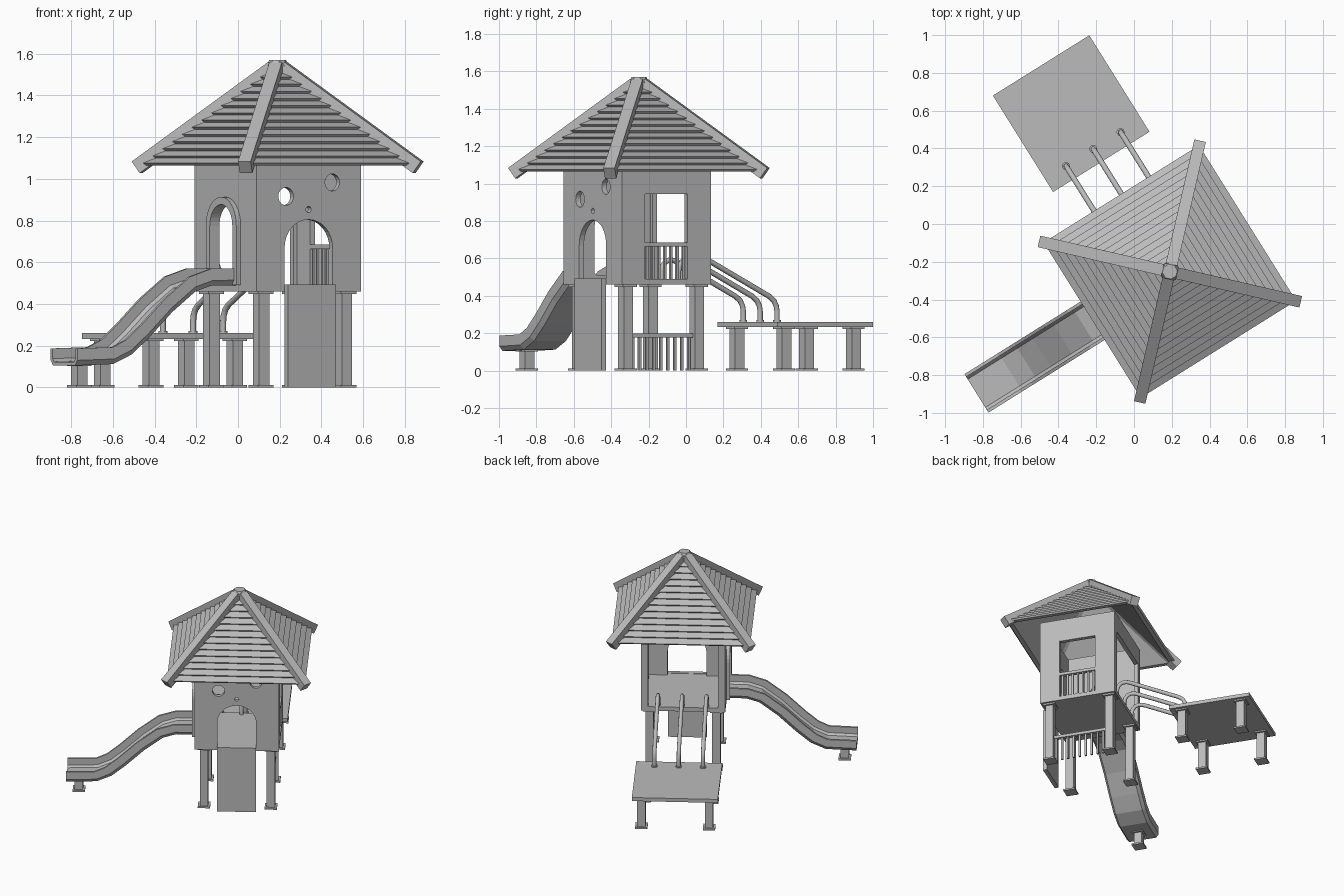
import bpy, bmesh, math
from mathutils import Matrix, Vector

if "Cube" in bpy.data.objects:
    bpy.data.objects.remove(bpy.data.objects["Cube"])

# The whole play tower is turned 32 degrees; parts are built in tower space
WORLD = Matrix.Translation((0.19, -0.252, 0)) @ Matrix.Rotation(math.radians(32), 4, 'Z')
GREY = bpy.data.materials.new("plain grey")
GREY.diffuse_color = (0.5, 0.5, 0.5, 1)
GREY.use_nodes = True
GREY.node_tree.nodes["Principled BSDF"].inputs["Base Color"].default_value = GREY.diffuse_color
CU, CV = -0.005, -0.008          # middle of the house
HU, HV, T = 0.295, 0.28, 0.03    # half sizes and wall thickness


def add_mesh(name, me, matrix=Matrix(), smooth=False):
    me.transform(WORLD @ matrix)
    me.materials.clear()
    me.materials.append(GREY)
    for p in me.polygons:
        p.use_smooth = smooth
        p.material_index = 0
    ob = bpy.data.objects.new(name, me)
    bpy.context.collection.objects.link(ob)
    return ob


def add_bm(name, bm, matrix=Matrix()):
    bmesh.ops.recalc_face_normals(bm, faces=bm.faces)
    me = bpy.data.meshes.new(name)
    bm.to_mesh(me)
    bm.free()
    return add_mesh(name, me, matrix)


def add_box(bm, lo, hi):
    lo, hi = Vector(lo), Vector(hi)
    m = Matrix.Translation((lo + hi) / 2) @ Matrix.Diagonal((*(hi - lo), 1))
    bmesh.ops.create_cube(bm, size=1, matrix=m)


def box(name, lo, hi):
    bm = bmesh.new()
    add_box(bm, lo, hi)
    add_bm(name, bm)


def from_curve(name, splines, matrix=Matrix(), depth=0, tube=0):
    """Flat cut-out plate (depth) or round tube (tube) from point lists."""
    cu = bpy.data.curves.new(name, 'CURVE')
    cu.dimensions = '3D' if tube else '2D'
    if tube:
        cu.bevel_depth, cu.bevel_resolution, cu.use_fill_caps = tube, 3, True
    else:
        cu.fill_mode, cu.extrude = 'BOTH', depth / 2
    for pts in splines:
        sp = cu.splines.new('POLY')
        sp.points.add(len(pts) - 1)
        for p, co in zip(sp.points, pts):
            p.co = (*co, 1) if tube else (*co, 0, 1)
        sp.use_cyclic_u = not tube
    tmp = bpy.data.objects.new(name + "_path", cu)
    bpy.context.collection.objects.link(tmp)
    bpy.context.view_layer.update()
    me = bpy.data.meshes.new_from_object(tmp.evaluated_get(bpy.context.evaluated_depsgraph_get()))
    bpy.data.objects.remove(tmp)
    return add_mesh(name, me, matrix, smooth=bool(tube))


def rect(x0, x1, z0, z1):
    return [(x0, z0), (x1, z0), (x1, z1), (x0, z1)]


def circle(x, z, r, n=24):
    return [(x + r * math.cos(2 * math.pi * i / n), z + r * math.sin(2 * math.pi * i / n)) for i in range(n)]


def arch(half, z0, spring, n=16):
    top = [(half * math.cos(math.pi * i / n), spring + half * math.sin(math.pi * i / n)) for i in range(n + 1)]
    return [(half, z0)] + top + [(-half, z0)]


UP = Matrix.Rotation(math.pi / 2, 4, 'X')
SIDE = Matrix.Rotation(math.pi / 2, 4, 'Z') @ UP


def at_v(v):
    return Matrix.Translation((CU, v, 0)) @ UP


def at_u(u):
    return Matrix.Translation((u, CV, 0)) @ SIDE


# House walls with openings
Z0, Z1, FLOOR = 0.459, 1.12, 0.49
long_wall = rect(-HU, HU, Z0, Z1)
short_wall = rect(-HV + T, HV - T, Z0, Z1)
from_curve("climbing_side_wall", [long_wall, arch(0.136, FLOOR, 0.669), circle(-0.128, 0.916, 0.043),
           circle(0.134, 0.983, 0.041), circle(0, 0.853, 0.015, 12)], at_v(CV - HV + T / 2), T)
from_curve("bar_side_wall", [long_wall, rect(-0.245, 0.245, FLOOR, 0.98)], at_v(CV + HV - T / 2), T)
from_curve("window_wall", [short_wall, rect(-0.133, 0.133, FLOOR, 0.944)], at_u(CU + HU - T / 2), T)
from_curve("slide_side_wall", [short_wall, arch(0.102, FLOOR, 0.775)], at_u(CU - HU + T / 2), T)
from_curve("slide_arch_frame", [arch(0.138, FLOOR, 0.775) + arch(0.102, FLOOR, 0.775)[::-1]],
           at_u(CU - HU - 0.0125), 0.025)
box("house_floor", (CU - HU + T, CV - HV + T, Z0), (CU + HU - T, CV + HV - T, FLOOR))
box("climbing_panel", (CU - 0.136, CV - HV - 0.03, 0), (CU + 0.136, CV - HV, 0.493))


# Square legs with foot and head plates
def leg(name, u, v, top):
    bm = bmesh.new()
    add_box(bm, (u - 0.029, v - 0.029, 0.012), (u + 0.029, v + 0.029, top - 0.012))
    for z in (0, top - 0.012):
        add_box(bm, (u - 0.043, v - 0.043, z), (u + 0.043, v + 0.043, z + 0.012))
    add_bm(name, bm)


PV = 0.986
for i, (su, sv) in enumerate([(-1, -1), (1, -1), (1, 1), (-1, 1)], 1):
    leg(f"house_leg_{i}", 0.234 * su - 0.002, 0.224 * sv - 0.004, Z0)
    leg(f"platform_leg_{i}", 0.237 * su, PV + 0.22 * sv, 0.235)
leg("slide_leg", -1.124, -0.004, 0.115)

# Low platform
box("low_platform", (-0.301, PV - 0.301, 0.233), (0.301, PV + 0.301, 0.26))


# Railings on the window side
def railing(name, u, half, z0, z1, count):
    bm = bmesh.new()
    add_box(bm, (u - 0.014, CV - half, z1 - 0.022), (u + 0.014, CV + half, z1))
    for i in range(count):
        v = CV + (half - 0.018) * (2 * i / (count - 1) - 1)
        add_box(bm, (u - 0.007, v - 0.007, z0), (u + 0.007, v + 0.007, z1 - 0.01))
    add_bm(name, bm)


railing("window_railing", CU + HU - T / 2, 0.133, FLOOR, 0.685, 7)
railing("lower_railing", 0.232, 0.195, 0, 0.198, 9)

# Three bent climbing bars with collars
bar = [(0.765, 0.25), (0.765, 0.315), (0.76, 0.345), (0.745, 0.373), (0.715, 0.397), (0.36, 0.575),
       (0.33, 0.588), (0.30, 0.592), (0.275, 0.582), (0.257, 0.56), (0.25, 0.53), (0.25, 0.48)]
for i, u in enumerate((-0.17, 0, 0.17), 1):
    from_curve(f"climbing_bar_{i}", [[(u, v, z) for v, z in bar]], tube=0.0145)
    bm = bmesh.new()
    bmesh.ops.create_cone(bm, cap_ends=True, segments=16, radius1=0.021, radius2=0.021, depth=0.01,
                          matrix=Matrix.Translation((u, 0.765, 0.265)))
    add_bm(f"bar_collar_{i}", bm)

# Slide: U-shaped section swept along a path
path = [(-0.275, 0.49), (-0.44, 0.488), (-0.53, 0.46), (-0.66, 0.362), (-0.79, 0.24),
        (-0.89, 0.158), (-0.995, 0.112), (-1.21, 0.105)]
half = [(0.10, 0), (0.12, 0.025), (0.12, 0.082), (0.103, 0.082), (0.103, 0.033), (0.088, 0.018)]
section = half + [(-v, h) for v, h in reversed(half)]
bm = bmesh.new()
rings = []
for i, p in enumerate(path):
    a, b = Vector(path[max(i - 1, 0)]), Vector(path[min(i + 1, len(path) - 1)])
    t = (b - a).normalized()
    if i in (0, len(path) - 1):
        t = Vector((-1, 0))
    rings.append([bm.verts.new((p[0] + t.y * h, v + CV + 0.004, p[1] - t.x * h)) for v, h in section])
n = len(section)
for r0, r1 in zip(rings, rings[1:]):
    for k in range(n):
        bm.faces.new((r0[k], r0[(k + 1) % n], r1[(k + 1) % n], r1[k]))
bm.faces.new(rings[0])
bm.faces.new(rings[-1])
add_bm("slide", bm)

# Roof: square rings stepped into lapped planks, with a sloping underside
COURSES = 14
profile = [(0.005, 1.51), (0.445, 1.065)]
for i in range(COURSES):
    r, z = 0.475 * (1 - i / COURSES), 1.065 + 0.481 * i / COURSES
    profile += [(r, z), (r + 0.010, z + 0.011)]
profile.append((0.005, 1.546))
bm = bmesh.new()
rings = [[bm.verts.new((r * a, r * b, z)) for a, b in ((1, 1), (-1, 1), (-1, -1), (1, -1))] for r, z in profile]
for r0, r1 in zip(rings, rings[1:]):
    for k in range(4):
        bm.faces.new((r0[k], r0[(k + 1) % 4], r1[(k + 1) % 4], r1[k]))
bm.faces.new(rings[0])
bm.faces.new(rings[-1])
add_bm("plank_roof", bm)

# Ridge beams along the four corners
inner, outer = Vector((0.04, 0, 1.56)), Vector((0.711, 0, 1.083))
length = (outer - inner).length
pitch = math.atan2(inner.z - outer.z, outer.x - inner.x)
for i in range(4):
    bm = bmesh.new()
    add_box(bm, (0, -0.031, -0.068), (length, 0.031, 0))
    add_bm(f"ridge_beam_{i + 1}", bm, Matrix.Rotation(math.pi / 4 + i * math.pi / 2, 4, 'Z')
           @ Matrix.Translation(inner) @ Matrix.Rotation(pitch, 4, 'Y'))

# Roof cap
bm = bmesh.new()
bmesh.ops.create_cone(bm, cap_ends=True, segments=8, radius1=0.056, radius2=0.04, depth=0.03,
                      matrix=Matrix.Translation((0, 0, 1.555)) @ Matrix.Rotation(math.pi / 8, 4, 'Z'))
add_bm("roof_cap", bm)
